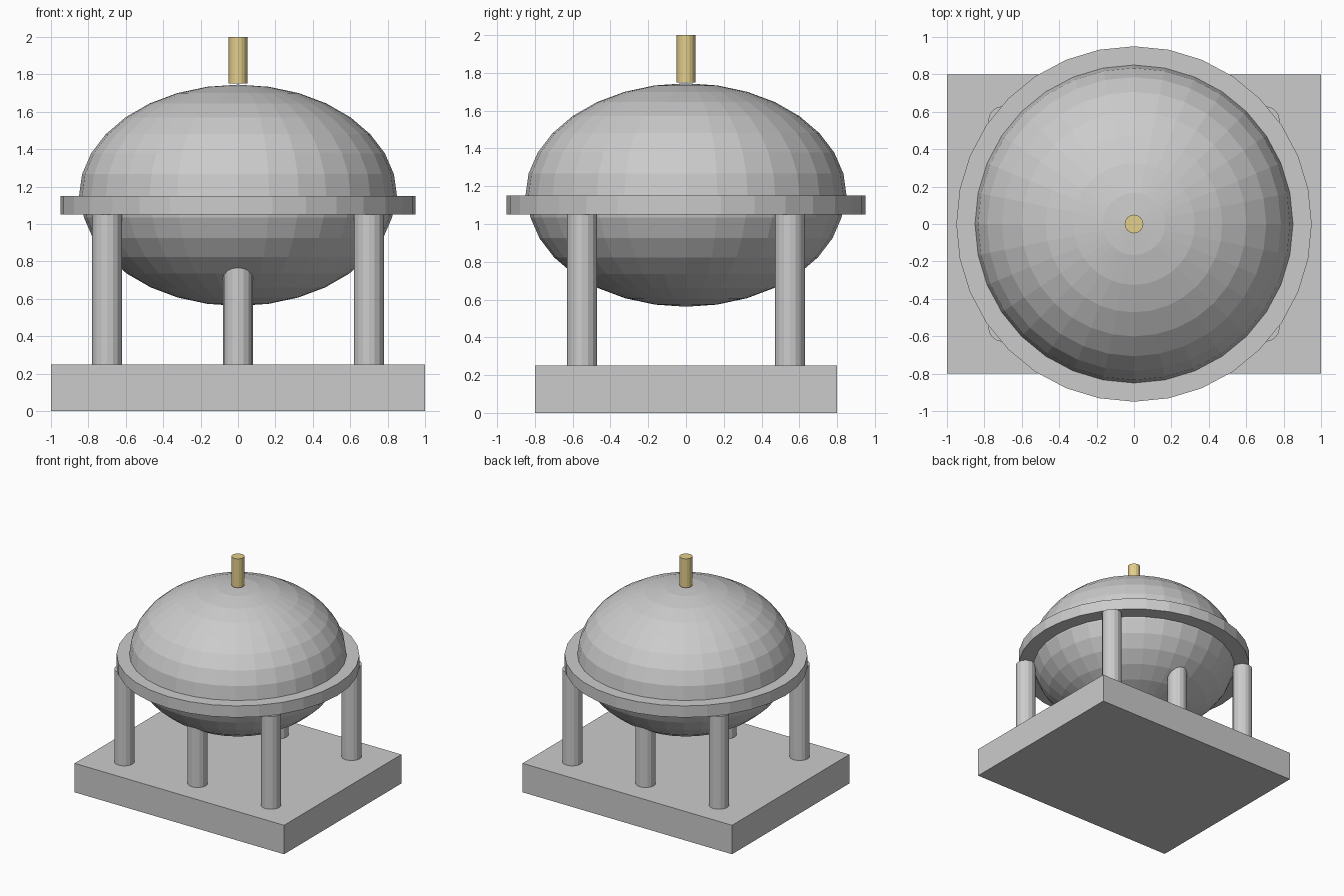
import bpy
import bmesh

if "Cube" in bpy.data.objects:
    bpy.data.objects.remove(bpy.data.objects["Cube"])


def add_mesh(name, bm):
    mesh = bpy.data.meshes.new(name)
    bm.to_mesh(mesh)
    bm.free()
    obj = bpy.data.objects.new(name, mesh)
    bpy.context.collection.objects.link(obj)
    return obj


def cylinder(name, x, y, z0, z1, radius, sides):
    bm = bmesh.new()
    bmesh.ops.create_cone(bm, cap_ends=True, segments=sides,
                          radius1=radius, radius2=radius, depth=z1 - z0)
    bmesh.ops.translate(bm, verts=bm.verts, vec=(x, y, (z0 + z1) / 2))
    return add_mesh(name, bm)


def squashed_sphere(name, z, radius, upper_only=False):
    bm = bmesh.new()
    bmesh.ops.create_uvsphere(bm, u_segments=32, v_segments=16, radius=radius)
    if upper_only:
        low = [v for v in bm.verts if v.co.z < -0.001]
        bmesh.ops.delete(bm, geom=low, context='VERTS')
    bmesh.ops.scale(bm, verts=bm.verts, vec=(1, 1, 0.7))
    bmesh.ops.translate(bm, verts=bm.verts, vec=(0, 0, z))
    return add_mesh(name, bm)


# Rectangular base slab
bm = bmesh.new()
bmesh.ops.create_cube(bm, size=1)
bmesh.ops.scale(bm, verts=bm.verts, vec=(2, 1.6, 0.25))
bmesh.ops.translate(bm, verts=bm.verts, vec=(0, 0, 0.125))
add_mesh("base", bm)

# Six legs in two rows; the middle ones run up into the bowl
for row, y in (("front", -0.55), ("back", 0.55)):
    for side, x in (("left", -0.7), ("middle", 0), ("right", 0.7)):
        cylinder(f"{row}_{side}_leg", x, y, 0.25, 1.05, 0.08, 16)

# Bowl, flat rim and dome lid
squashed_sphere("bowl", 1.15, 0.84)
cylinder("rim", 0, 0, 1.05, 1.15, 0.95, 32)
squashed_sphere("dome_lid", 1.15, 0.85, upper_only=True)

# Brass handle
handle = cylinder("lid_handle", 0, 0, 1.75, 2.0, 0.05, 16)
brass = bpy.data.materials.new("brass")
brass.diffuse_color = (0.77, 0.62, 0.26, 1)
brass.use_nodes = True
brass.node_tree.nodes["Principled BSDF"].inputs["Base Color"].default_value = brass.diffuse_color
handle.data.materials.append(brass)
